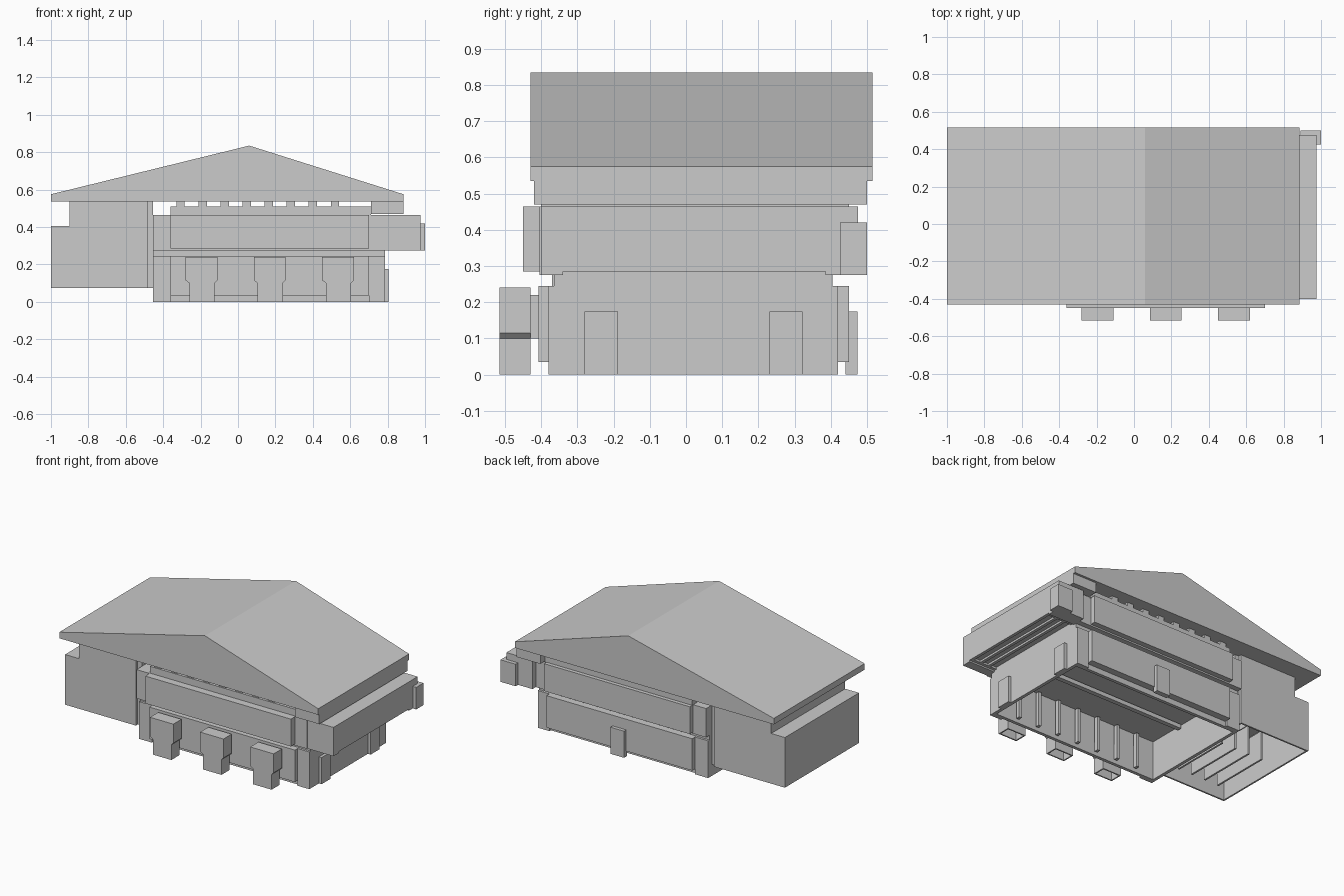
import bpy, bmesh

cube = bpy.data.objects.get("Cube")
if cube:
    bpy.data.objects.remove(cube)

grey = bpy.data.materials.new("plain_grey")
grey.use_nodes = True
COLOUR = (0.6, 0.6, 0.6, 1)
grey.diffuse_color = COLOUR
grey.node_tree.nodes["Principled BSDF"].inputs["Base Color"].default_value = COLOUR


def prism(name, profile, y0, y1, wall=0):
    """Extrude an x-z outline along y; a wall thickness makes it hollow and open below."""
    bm = bmesh.new()
    face = bm.faces.new([bm.verts.new((x, y0, z)) for x, z in profile])
    out = bmesh.ops.extrude_face_region(bm, geom=[face])
    for v in out["geom"]:
        if isinstance(v, bmesh.types.BMVert):
            v.co.y = y1
    bmesh.ops.recalc_face_normals(bm, faces=bm.faces)
    if wall:
        low = min(z for x, z in profile)
        under = [f for f in bm.faces if all(abs(v.co.z - low) < 1e-4 for v in f.verts)]
        bmesh.ops.delete(bm, geom=under, context='FACES')
    mesh = bpy.data.meshes.new(name)
    bm.to_mesh(mesh)
    bm.free()
    mesh.materials.append(grey)
    obj = bpy.data.objects.new(name, mesh)
    bpy.context.scene.collection.objects.link(obj)
    if wall:
        mod = obj.modifiers.new("wall", 'SOLIDIFY')
        mod.thickness = wall
        mod.offset = -1
    return obj


def box(name, x, y, z, wall=0):
    outline = [(x[0], z[0]), (x[1], z[0]), (x[1], z[1]), (x[0], z[1])]
    return prism(name, outline, y[0], y[1], wall)


# Gabled roof with a deep beam under its right edge
prism("roof", [(-1, .535), (.885, .535), (.885, .575), (.06, .835), (-1, .575)], -.43, .515)
box("roof_end_beam", (.71, .885), (-.42, .5), (.47, .54))

# Side wing, hollow below, with a narrow corner strip and inner fins
prism("side_wing", [(-1, .075), (-.485, .075), (-.485, .535), (-.9, .535), (-.9, .405), (-1, .405)],
      -.37, .4, .015)
box("wing_corner_strip", (-.485, -.455), (-.35, .38), (.075, .535))
for i in range(4):
    x = -.9 + i * .1
    box("wing_fin", (x, x + .012), (-.3, .1), (.11, .3))

# Ground floor shell with framed panels on both long sides
W = (-.455, .785)
P = (-.36, .7)
box("ground_floor", W, (-.365, .405), (0, .275), .03)
box("front_ground_panel", P, (-.408, -.36), (.035, .245))
box("back_ground_panel", P, (.4, .45), (.035, .245))
for x in (W[0], P[1]):
    w = (W[0], P[0]) if x < 0 else (P[1], W[1])
    box("front_corner_pier", w, (-.38, -.36), (0, .245))
    box("back_corner_pier", w, (.4, .42), (0, .245))
for i in range(7):
    x = -.3 + i * .15
    box("inner_rib", (x, x + .02), (-.336, -.31), (.02, .246))
box("floor_joist", (-.42, .755), (-.1, -.07), (.22, .247))

# Upper floor and its long balconies
box("upper_floor", W, (-.405, .44), (.275, .465))
box("front_balcony", P, (-.45, -.4), (.285, .465))
box("back_balcony", P, (.43, .475), (.285, .465))
box("attic_wall", (-.36, .71), (-.4, .45), (.46, .51))
for i in range(8):
    x = -.33 + i * .118
    box("roof_joist", (x, x + .045), (-.395, .445), (.505, .54))

# Overhanging end with a raised, stepped underside
box("overhang", (.785, .975), (-.4, .475), (.298, .465))
for y in ((-.4, -.34), (.385, .475)):
    box("overhang_bracket", (.785, .975), y, (.275, .3))
for y in ((-.34, -.32), (.36, .385)):
    box("overhang_step", (.785, .975), y, (.285, .3))
for x in (.83, .89, .955):
    box("overhang_plank", (x, x + .02), (-.34, .385), (.285, .3))
box("overhang_corner_box", (.89, 1), (.425, .5), (.275, .42))

# Three front porches: a wide hood on a narrower hollow base
for x in (-.28, .085, .45):
    prism("front_porch", [(x + .02, 0), (x + .155, 0), (x + .155, .1), (x + .17, .115),
                          (x + .17, .24), (x, .24), (x, .115), (x + .02, .1)],
          -.515, -.43, .012)
    box("porch_link", (x + .02, x + .155), (-.435, -.4), (.1, .22))

# Low doors on the end and back walls
for y in (-.28, .23):
    box("end_door", (.78, .805), (y, y + .092), (0, .175))
box("back_door", (.12, .22), (.44, .473), (0, .175))
